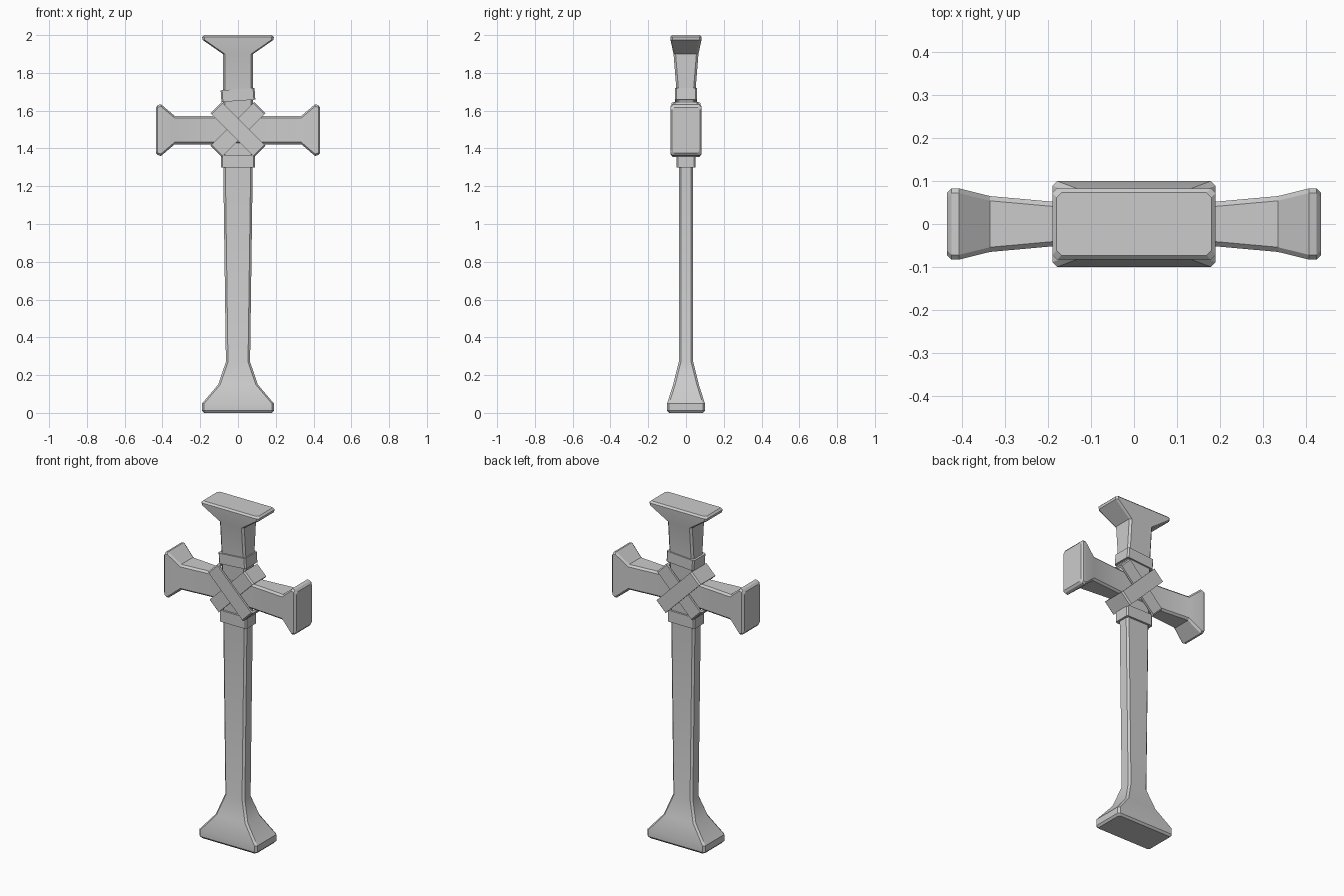
import bpy, bmesh, math
from mathutils import Matrix, Vector

cube = bpy.data.objects.get("Cube")
if cube:
    bpy.data.objects.remove(cube, do_unlink=True)

stone = bpy.data.materials.new("grey_stone")
stone.use_nodes = True
GREY = (0.6, 0.6, 0.6, 1)
stone.diffuse_color = GREY
stone.node_tree.nodes["Principled BSDF"].inputs["Base Color"].default_value = GREY


def finish(bm, name, angle):
    bmesh.ops.recalc_face_normals(bm, faces=bm.faces)
    mesh = bpy.data.meshes.new(name)
    bm.to_mesh(mesh)
    bm.free()
    mesh.materials.append(stone)
    ob = bpy.data.objects.new(name, mesh)
    bpy.context.collection.objects.link(ob)
    bpy.ops.object.select_all(action='DESELECT')
    ob.select_set(True)
    bpy.context.view_layer.objects.active = ob
    bpy.ops.object.shade_smooth_by_angle(angle=math.radians(angle))
    return ob


def outline(w, d, c):
    """Rectangle of half sizes w, d with corners cut by c."""
    return [(w - c, -d), (w, c - d), (w, d - c), (w - c, d),
            (c - w, d), (-w, d - c), (-w, c - d), (c - w, -d)]


def loft(name, sections, matrix):
    """Skin chamfered rectangles given as (height, half width, half depth)."""
    bm = bmesh.new()
    rings = [[bm.verts.new(matrix @ Vector((x, y, h))) for x, y in outline(w, d, 0.011)]
             for h, w, d in sections]
    for a, b in zip(rings, rings[1:]):
        for i in range(8):
            j = (i + 1) % 8
            bm.faces.new((a[i], a[j], b[j], b[i]))
    bm.faces.new(rings[0])
    bm.faces.new(rings[-1])
    return finish(bm, name, 25)


def band(name, w, d, half, z, tilt, thick=0.012):
    """Hollow strap around the cross, tilted about the y axis."""
    bm = bmesh.new()
    matrix = Matrix.Translation((0, 0, z)) @ Matrix.Rotation(math.radians(tilt), 4, 'Y')
    loops = []
    for inset, h in ((0, -half), (0, half), (thick, half), (thick, -half)):
        pts = outline(w - inset, d - inset, 0.008)
        loops.append([bm.verts.new(matrix @ Vector((x, y, h))) for x, y in pts])
    for k in range(4):
        a, b = loops[k], loops[(k + 1) % 4]
        for i in range(8):
            j = (i + 1) % 8
            bm.faces.new((a[i], a[j], b[j], b[i]))
    return finish(bm, name, 25)


# Upright post with flared foot and head
loft("post", [(0, 0.18, 0.09), (0.012, 0.19, 0.10), (0.05, 0.19, 0.10),
              (0.15, 0.105, 0.068), (0.27, 0.064, 0.038), (1.3, 0.078, 0.038),
              (1.5, 0.08, 0.042), (1.7, 0.08, 0.05), (1.9, 0.08, 0.066),
              (1.975, 0.188, 0.082), (1.99, 0.19, 0.083), (2.0, 0.18, 0.073)],
     Matrix.Identity(4))

# Crossbar with flared ends, mirrored about the middle
arm = [(0.08, 0.075, 0.045), (0.19, 0.075, 0.052), (0.335, 0.075, 0.065),
       (0.408, 0.137, 0.083), (0.425, 0.132, 0.083), (0.435, 0.12, 0.073)]
mirrored = [(-h, w, d) for h, w, d in reversed(arm)]
loft("crossbar", mirrored + arm,
     Matrix.Translation((0, 0, 1.497)) @ Matrix.Rotation(math.pi / 2, 4, 'Y'))

# Straps binding the joint
band("outer_diagonal_strap", 0.164, 0.076, 0.042, 1.5, 45)
band("inner_diagonal_strap", 0.164, 0.066, 0.042, 1.5, -45)
band("upper_band", 0.09, 0.059, 0.031, 1.683, -4)
band("lower_band", 0.09, 0.051, 0.034, 1.332, 0)
